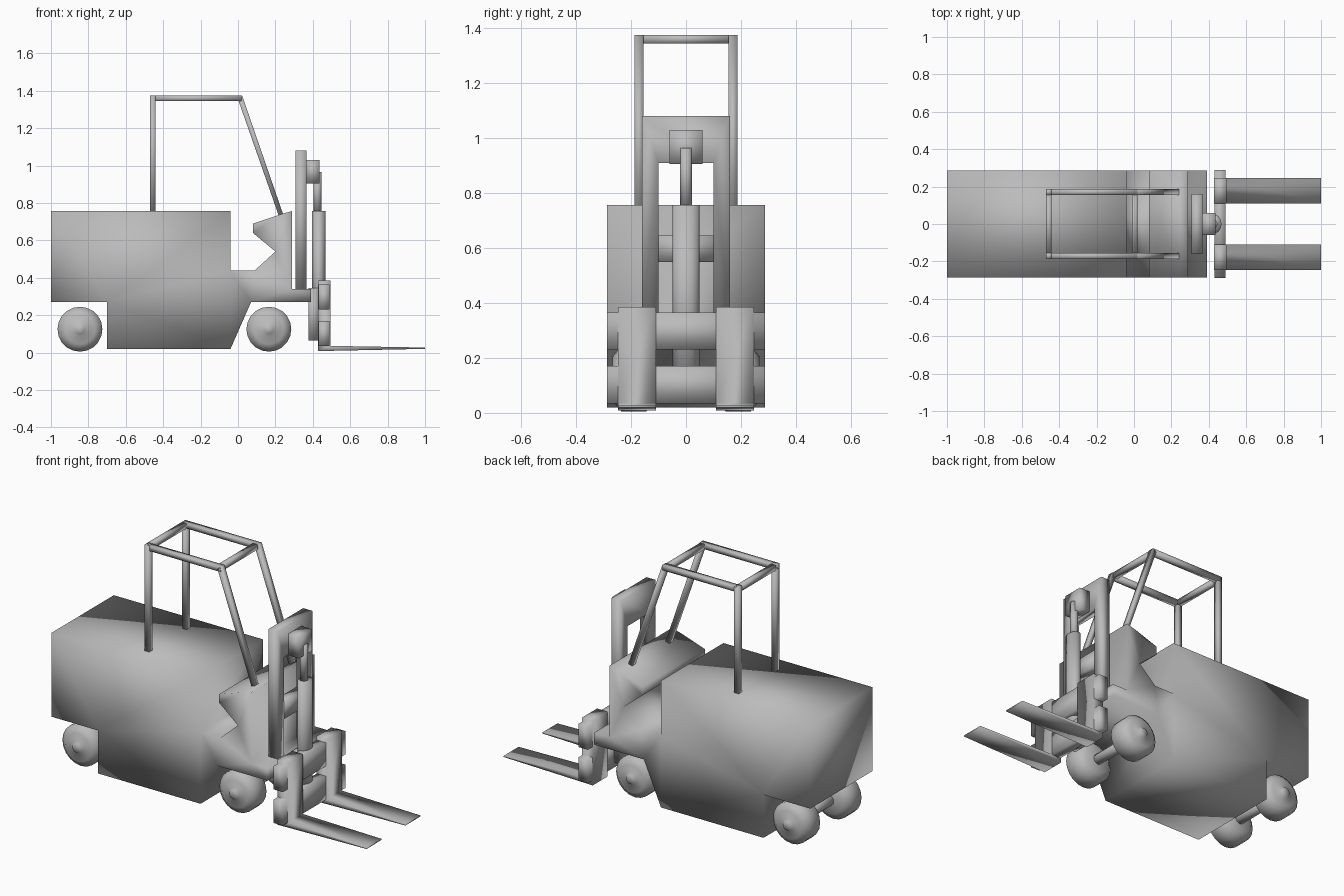
import bpy, bmesh, math
from mathutils import Vector, Matrix

cube = bpy.data.objects.get("Cube")
if cube:
    bpy.data.objects.remove(cube, do_unlink=True)

grey = bpy.data.materials.new("grey_metal")
grey.use_nodes = True
COLOUR = (0.5, 0.5, 0.5, 1)
grey.diffuse_color = COLOUR
grey.node_tree.nodes["Principled BSDF"].inputs["Base Color"].default_value = COLOUR


def finish(name, bm):
    """Turn a bmesh into a smooth shaded grey object."""
    bmesh.ops.recalc_face_normals(bm, faces=bm.faces)
    for face in bm.faces:
        face.smooth = True
    mesh = bpy.data.meshes.new(name)
    bm.to_mesh(mesh)
    bm.free()
    mesh.materials.append(grey)
    obj = bpy.data.objects.new(name, mesh)
    bpy.context.collection.objects.link(obj)
    return obj


def prism(name, points, start, end, axis="y"):
    """Extrude an outline along y (points are x, z) or x (points are y, z)."""
    bm = bmesh.new()
    if axis == "y":
        verts = [bm.verts.new((a, start, b)) for a, b in points]
        step = Vector((0, end - start, 0))
    else:
        verts = [bm.verts.new((start, a, b)) for a, b in points]
        step = Vector((end - start, 0, 0))
    cap = bm.faces.new(verts)
    new = bmesh.ops.extrude_face_region(bm, geom=[cap], use_keep_orig=True)["geom"]
    bmesh.ops.translate(bm, vec=step, verts=[v for v in new if isinstance(v, bmesh.types.BMVert)])
    bmesh.ops.triangulate(bm, faces=[f for f in bm.faces if len(f.verts) > 4])
    return finish(name, bm)


def box(name, x, y, z):
    return prism(name, [(x[0], z[0]), (x[1], z[0]), (x[1], z[1]), (x[0], z[1])], *y)


def tube(name, centre, rx, ry, z, sides=12):
    bm = bmesh.new()
    bmesh.ops.create_cone(bm, cap_ends=True, segments=sides, radius1=1, radius2=1, depth=1)
    size = Matrix.Diagonal((rx, ry, z[1] - z[0], 1))
    bm.transform(Matrix.Translation((centre, 0, (z[0] + z[1]) / 2)) @ size)
    return finish(name, bm)


def lathe(name, profile, x, z, sides=20):
    """Revolve (radius, y) points about a sideways axis."""
    bm = bmesh.new()
    verts = [bm.verts.new((x, y, z + r)) for r, y in profile]
    edges = [bm.edges.new(pair) for pair in zip(verts, verts[1:])]
    bmesh.ops.spin(bm, geom=verts + edges, cent=(x, 0, z), axis=(0, 1, 0),
                   angle=math.tau, steps=sides)
    bmesh.ops.remove_doubles(bm, verts=bm.verts, dist=0.0005)
    return finish(name, bm)


# Body with seat well, dashboard and front ledge
prism("body", [(-1, 0.27), (-0.7, 0.27), (-0.7, 0.02), (-0.04, 0.02), (0.07, 0.27),
               (0.39, 0.27), (0.39, 0.34), (0.29, 0.34), (0.29, 0.757), (0.23, 0.74),
               (0.08, 0.69), (0.08, 0.64), (0.2, 0.54), (0.09, 0.44), (-0.04, 0.44),
               (-0.04, 0.757), (-1, 0.757)], -0.287, 0.287)

# Wheels and axles
for place, x in (("rear", -0.845), ("front", 0.165)):
    lathe(place + "_axle", [(0, -0.2), (0.03, -0.2), (0.03, 0.2), (0, 0.2)], x, 0.125, 10)
    for side, s in (("left", 1), ("right", -1)):
        lathe(f"{place}_wheel_{side}",
              [(0, 0.11 * s), (0.08, 0.11 * s), (0.12, 0.145 * s), (0.12, 0.235 * s),
               (0.08, 0.268 * s), (0.035, 0.265 * s), (0.025, 0.28 * s), (0, 0.28 * s)],
              x, 0.125)

# Overhead guard
for side, s in (("left", 1), ("right", -1)):
    y = sorted((0.155 * s, 0.187 * s))
    box("guard_rear_post_" + side, (-0.47, -0.44), y, (0.74, 1.375))
    box("guard_side_rail_" + side, (-0.47, 0.02), y, (1.345, 1.375))
    prism("guard_front_post_" + side,
          [(-0.002, 1.36), (0.222, 0.72), (0.248, 0.72), (0.022, 1.375)], *y)
for place, x in (("rear", -0.47), ("front", -0.012)):
    box(f"guard_{place}_rail", (x, x + 0.03), (-0.155, 0.155), (1.345, 1.375))

# Mast frame and crossbar
prism("mast_frame", [(-0.16, 0.34), (-0.1, 0.34), (-0.1, 0.91), (0.1, 0.91), (0.1, 0.34),
                     (0.16, 0.34), (0.16, 1.08), (-0.16, 1.08)], 0.307, 0.366, "x")
box("mast_crossbar", (0.307, 0.366), (-0.1, 0.1), (0.55, 0.645))

# Lifting ram
box("ram_head", (0.366, 0.435), (-0.06, 0.06), (0.905, 1.03))
tube("ram_cylinder", 0.432, 0.036, 0.049, (0.065, 0.757))
tube("ram_piston", 0.425, 0.022, 0.022, (0.75, 0.965))
box("ram_mount", (0.377, 0.43), (-0.049, 0.049), (0.065, 0.345))

# Carriage bars and forks
for place, z in (("lower", 0.035), ("upper", 0.23)):
    box(f"carriage_{place}_bar", (0.43, 0.49), (-0.288, 0.288), (z, z + 0.135))
for side, s in (("left", 1), ("right", -1)):
    prism("fork_" + side, [(0.427, 0.008), (1, 0.02), (1, 0.027), (0.495, 0.036),
                           (0.495, 0.385), (0.427, 0.385)],
          *sorted((0.11 * s, 0.247 * s)))
